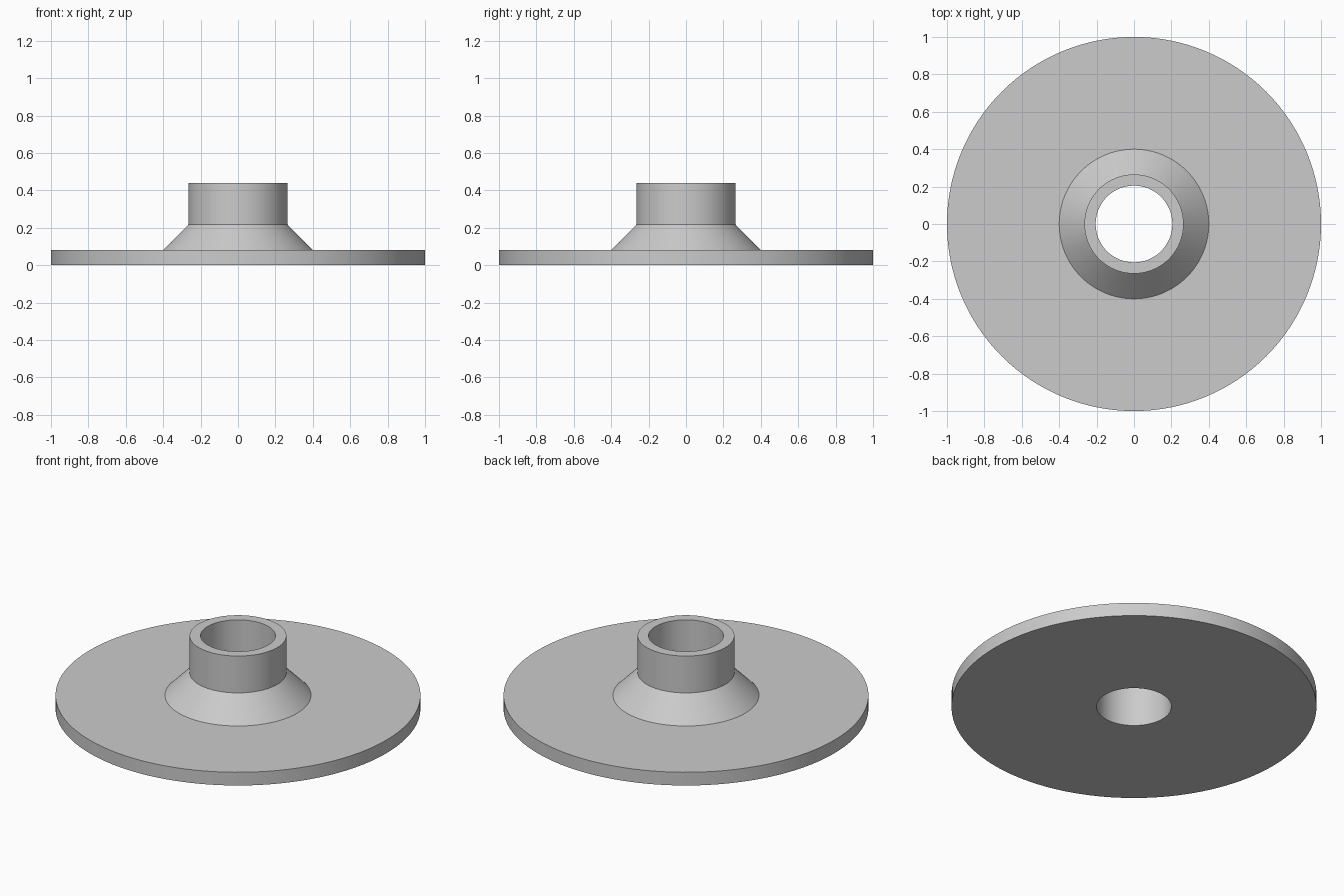
import bpy
import bmesh
from math import cos, sin, tau, radians

cube = bpy.data.objects.get("Cube")
if cube:
    bpy.data.objects.remove(cube, do_unlink=True)

SEGMENTS = 128
BORE, NECK, HUB, RIM = 0.205, 0.265, 0.4, 1.0
PLATE_TOP, CONE_TOP, NECK_TOP = 0.08, 0.217, 0.44


def make_material(name, color):
    mat = bpy.data.materials.new(name)
    mat.use_nodes = True
    mat.diffuse_color = color
    mat.node_tree.nodes["Principled BSDF"].inputs["Base Color"].default_value = color
    return mat


def lathe(name, profile, mat):
    """Revolve a closed (radius, height) profile around z."""
    bm = bmesh.new()
    rings = []
    for i in range(SEGMENTS):
        a = tau * i / SEGMENTS
        rings.append([bm.verts.new((r * cos(a), r * sin(a), z)) for r, z in profile])
    count = len(profile)
    for i, ring in enumerate(rings):
        after = rings[(i + 1) % SEGMENTS]
        for j in range(count):
            k = (j + 1) % count
            bm.faces.new((ring[j], after[j], after[k], ring[k]))
    bmesh.ops.recalc_face_normals(bm, faces=bm.faces)
    mesh = bpy.data.meshes.new(name)
    bm.to_mesh(mesh)
    bm.free()
    mesh.materials.append(mat)
    obj = bpy.data.objects.new(name, mesh)
    bpy.context.collection.objects.link(obj)
    bpy.ops.object.select_all(action="DESELECT")
    obj.select_set(True)
    bpy.context.view_layer.objects.active = obj
    bpy.ops.object.shade_smooth_by_angle(angle=radians(30))
    return obj


grey = make_material("light grey", (0.6, 0.6, 0.6, 1))

# One turned piece: flat disc, conical hub, straight neck and through bore
lathe("hubbed_flange", [
    (BORE, 0), (RIM, 0), (RIM, PLATE_TOP), (HUB, PLATE_TOP),
    (NECK, CONE_TOP), (NECK, NECK_TOP), (BORE, NECK_TOP),
], grey)
